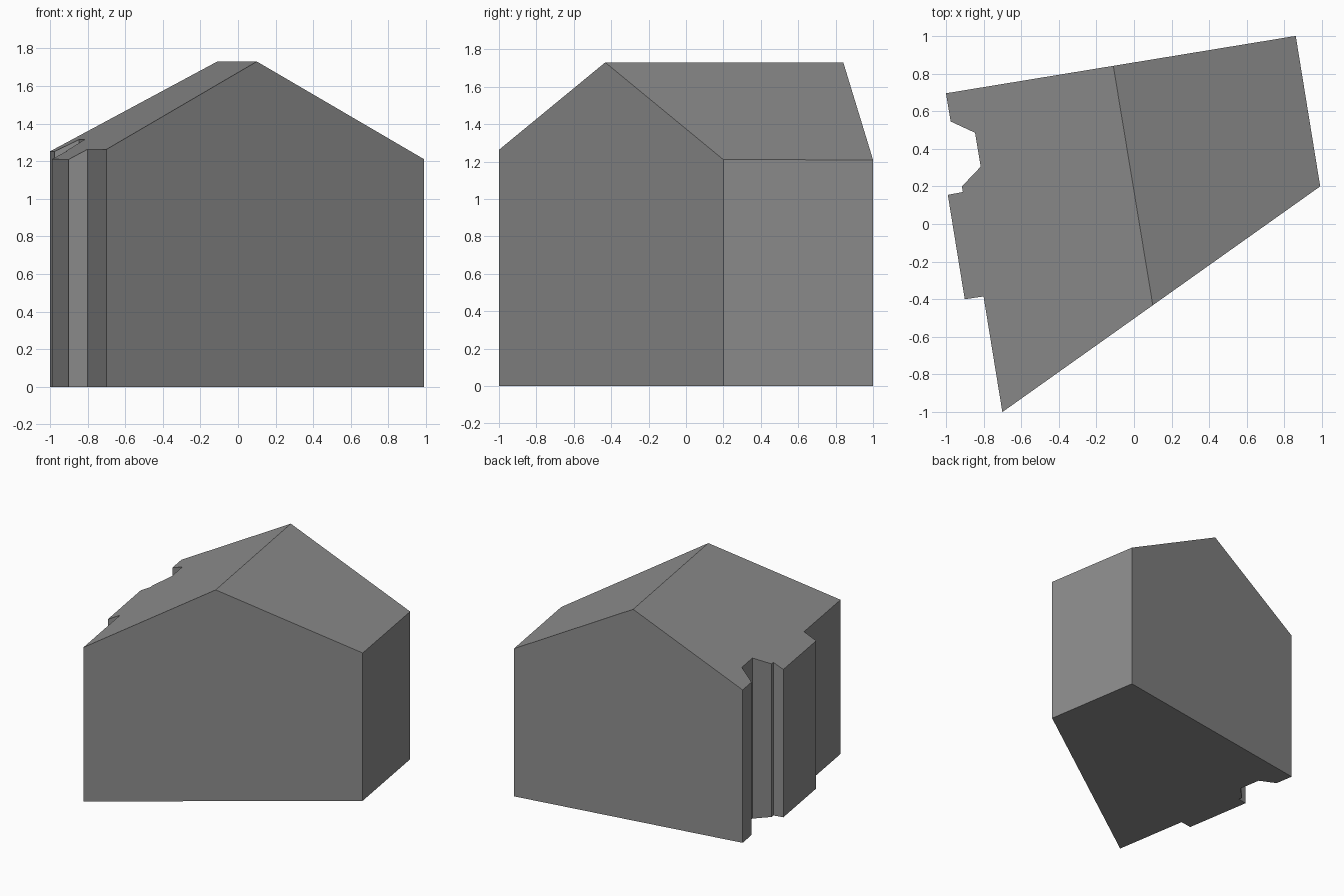
import bpy
import bmesh
import math
from mathutils import Vector

cube = bpy.data.objects.get("Cube")
if cube:
    bpy.data.objects.remove(cube, do_unlink=True)

RIDGE_Z = 1.73
SLOPE = 0.53

# Wall corners, counter-clockwise from the front
front_right, front_left = Vector((-0.70, -1.0)), Vector((0.99, 0.20))
back_left, back_right = Vector((0.86, 1.0)), Vector((-1.0, 0.695))
ridge_front = front_right.lerp(front_left, 0.4734)
ridge_back = back_left.lerp(back_right, 0.5215)

# Stepped and notched side wall, from back to front
notched_side = [Vector(p) for p in (
    (-0.975, 0.545), (-0.845, 0.485), (-0.815, 0.305), (-0.915, 0.20),
    (-0.91, 0.17), (-0.99, 0.155), (-0.90, -0.40), (-0.80, -0.385))]

footprint = [ridge_front, front_left, back_left, ridge_back, back_right,
             *notched_side, front_right]
ridge_dir = (ridge_back - ridge_front).normalized()
across = Vector((ridge_dir.y, -ridge_dir.x))


def roof_height(p):
    return RIDGE_Z - SLOPE * abs(across.dot(p - ridge_front))


bm = bmesh.new()
base = [bm.verts.new((p.x, p.y, 0)) for p in footprint]
top = [bm.verts.new((p.x, p.y, roof_height(p))) for p in footprint]

# Walls and floor
count = len(footprint)
for i in range(count):
    j = (i + 1) % count
    bm.faces.new((base[i], base[j], top[j], top[i]))
bm.faces.new(base[::-1])

# Two roof slopes meeting at the ridge
bm.faces.new(top[:4])
bm.faces.new(top[3:] + top[:1])

# Join each gable wall into a single flat face
bmesh.ops.dissolve_limit(bm, angle_limit=math.radians(0.5),
                         verts=bm.verts[:], edges=bm.edges[:])
bmesh.ops.recalc_face_normals(bm, faces=bm.faces[:])

mesh = bpy.data.meshes.new("house_body")
bm.to_mesh(mesh)
bm.free()
house = bpy.data.objects.new("house_body", mesh)
bpy.context.collection.objects.link(house)

# Plain grey finish
grey = bpy.data.materials.new("plain_grey")
grey.use_nodes = True
colour = (0.27, 0.27, 0.27, 1)
grey.diffuse_color = colour
grey.node_tree.nodes["Principled BSDF"].inputs["Base Color"].default_value = colour
mesh.materials.append(grey)
